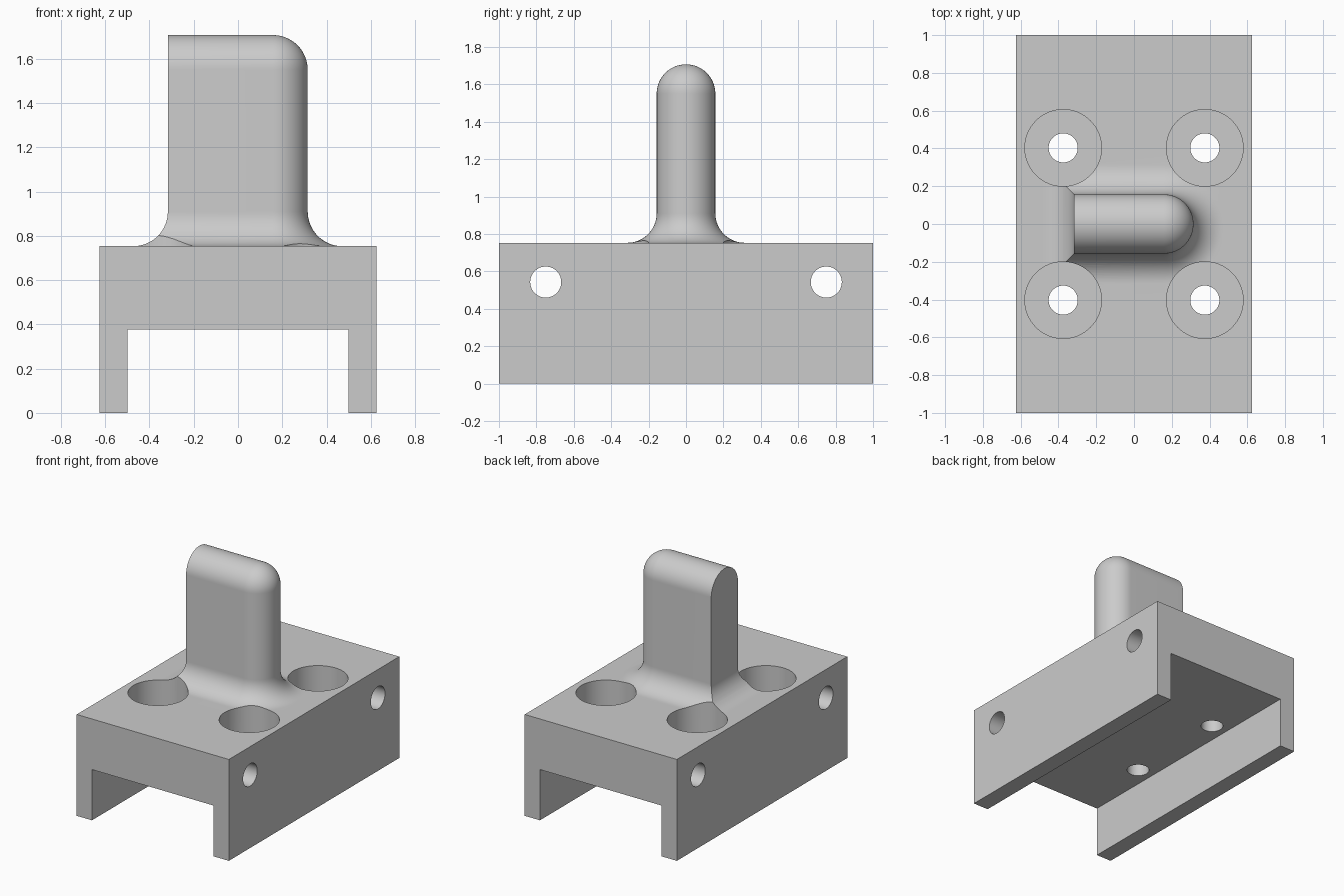
import bpy, bmesh
from math import sin, cos, pi, radians
from mathutils import Matrix

cube = bpy.data.objects.get("Cube")
if cube:
    bpy.data.objects.remove(cube, do_unlink=True)

grey = bpy.data.materials.new("plain_grey")
grey.use_nodes = True
grey.diffuse_color = (0.6, 0.6, 0.6, 1)
grey.node_tree.nodes["Principled BSDF"].inputs["Base Color"].default_value = (0.6, 0.6, 0.6, 1)

TOP = 0.753        # top of the block
HALF = 0.157       # half thickness of the tab, also its fillet radius
LEFT = -0.317      # flat end of the tab
ARC_X = 0.158      # centre of the rounded end
CROWN = 1.55       # where the rounded crown starts


def finish(bm, name):
    bmesh.ops.recalc_face_normals(bm, faces=bm.faces[:])
    mesh = bpy.data.meshes.new(name)
    bm.to_mesh(mesh)
    bm.free()
    mesh.materials.append(grey)
    obj = bpy.data.objects.new(name, mesh)
    bpy.context.collection.objects.link(obj)
    return obj


def cylinder(name, radius, depth, center, axis="Z", sides=64):
    bm = bmesh.new()
    matrix = Matrix.Translation(center)
    if axis == "X":
        matrix = matrix @ Matrix.Rotation(pi / 2, 4, "Y")
    bmesh.ops.create_cone(bm, cap_ends=True, segments=sides, radius1=radius,
                          radius2=radius, depth=depth, matrix=matrix)
    return finish(bm, name)


def combine(target, tool, operation):
    mod = target.modifiers.new(tool.name, "BOOLEAN")
    mod.object, mod.operation, mod.solver = tool, operation, "EXACT"
    bpy.context.view_layer.objects.active = target
    bpy.ops.object.modifier_apply(modifier=mod.name)
    bpy.data.objects.remove(tool, do_unlink=True)


# Channel-shaped block
bm = bmesh.new()
right = [(0.5, 0.377), (0.5, 0), (0.625, 0), (0.625, TOP)]
profile = right + [(-x, z) for x, z in reversed(right)]
face = bm.faces.new([bm.verts.new((x, -1, z)) for x, z in profile])
extruded = bmesh.ops.extrude_face_region(bm, geom=[face])["geom"]
bmesh.ops.translate(bm, vec=(0, 2, 0),
                    verts=[v for v in extruded if isinstance(v, bmesh.types.BMVert)])
block = finish(bm, "mounting_block")

# Tab: stacked outlines for the flared foot, the straight sides and the crown
STEPS = 16
levels = [(HALF * 2, LEFT - HALF, TOP - 0.05)]
for i in range(STEPS + 1):
    a = i / STEPS * pi / 2
    flare = HALF * (1 - sin(a))
    levels.append((HALF + flare, LEFT - flare, TOP + HALF * (1 - cos(a))))
for i in range(STEPS + 1):
    a = i / STEPS * pi / 2
    levels.append((HALF * cos(a), LEFT, CROWN + HALF * sin(a)))

bm = bmesh.new()
rings = []
for half, left, z in levels:
    points = [(left, -half)]
    for i in range(33):
        a = (i / 32 - 0.5) * pi
        points.append((ARC_X + half * cos(a), half * sin(a)))
    points.append((left, half))
    rings.append([bm.verts.new((x, y, z)) for x, y in points])
for low, high in zip(rings, rings[1:]):
    for i in range(len(low)):
        j = (i + 1) % len(low)
        bm.faces.new((low[i], low[j], high[j], high[i]))
bm.faces.new(rings[0])
bmesh.ops.remove_doubles(bm, verts=bm.verts[:], dist=0.0001)
tab = finish(bm, "tab")
combine(block, tab, "UNION")

# Counterbored screw holes
for x in (-0.375, 0.375):
    for y in (-0.403, 0.403):
        combine(block, cylinder("counterbore", 0.203, 0.6, (x, y, 0.8)), "DIFFERENCE")
        combine(block, cylinder("screw_hole", 0.077, 0.6, (x, y, 0.45)), "DIFFERENCE")

# Cross holes through the sides
for y in (-0.75, 0.75):
    combine(block, cylinder("cross_hole", 0.083, 2, (0, y, 0.543), "X"), "DIFFERENCE")

# Smooth curved surfaces, sharp edges kept
bpy.ops.object.select_all(action="DESELECT")
block.select_set(True)
bpy.context.view_layer.objects.active = block
bpy.ops.object.shade_smooth_by_angle(angle=radians(30))
